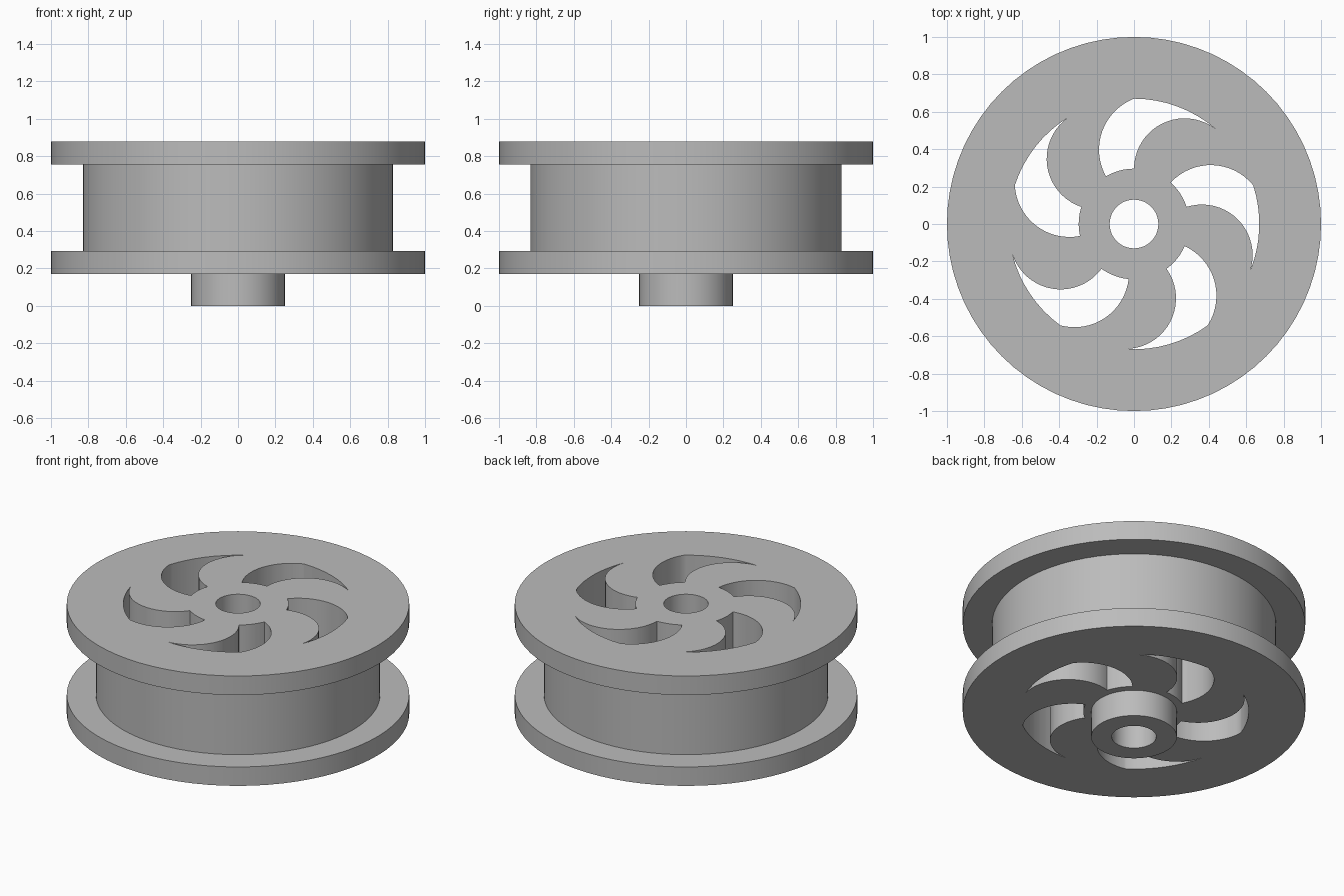
import bpy, bmesh, math
from mathutils import Matrix, Vector

cube = bpy.data.objects.get("Cube")
if cube:
    bpy.data.objects.remove(cube, do_unlink=True)

SEGMENTS = 72
SPOKES = 5

grey = bpy.data.materials.new("plain_grey")
grey.use_nodes = True
colour = (0.5, 0.5, 0.5, 1)
grey.diffuse_color = colour
grey.node_tree.nodes["Principled BSDF"].inputs["Base Color"].default_value = colour


def make_object(name, bm):
    bmesh.ops.remove_doubles(bm, verts=bm.verts, dist=1e-5)
    bmesh.ops.recalc_face_normals(bm, faces=bm.faces)
    mesh = bpy.data.meshes.new(name)
    bm.to_mesh(mesh)
    bm.free()
    mesh.materials.append(grey)
    obj = bpy.data.objects.new(name, mesh)
    bpy.context.collection.objects.link(obj)
    return obj


def arc(a, b, c, steps):
    """Points from a to c on the circle through b, leaving out c."""
    a, b, c = Vector(a), Vector(b), Vector(c)
    d = 2 * (a.x * (b.y - c.y) + b.x * (c.y - a.y) + c.x * (a.y - b.y))
    sa, sb, sc = a.dot(a), b.dot(b), c.dot(c)
    o = Vector(((sa * (b.y - c.y) + sb * (c.y - a.y) + sc * (a.y - b.y)) / d,
                (sa * (c.x - b.x) + sb * (a.x - c.x) + sc * (b.x - a.x)) / d))
    angle = lambda p: math.atan2(p.y - o.y, p.x - o.x)
    start, full = angle(a), 2 * math.pi
    mid, sweep = (angle(b) - start) % full, (angle(c) - start) % full
    if mid > sweep:
        sweep -= full
    r = (a - o).length
    return [(o.x + r * math.cos(start + sweep * i / steps),
             o.y + r * math.sin(start + sweep * i / steps)) for i in range(steps)]


# Wheel body: bore, hub, two flanges and the drum between, as one turned profile
profile = [(0.13, 0), (0.25, 0), (0.25, 0.17), (1, 0.17), (1, 0.292), (0.83, 0.292),
           (0.83, 0.755), (1, 0.755), (1, 0.878), (0.13, 0.878)]
bm = bmesh.new()
ring = [bm.verts.new((r, 0, z)) for r, z in profile]
edges = [bm.edges.new((ring[i - 1], ring[i])) for i in range(len(ring))]
bmesh.ops.spin(bm, geom=ring + edges, cent=(0, 0, 0), axis=(0, 0, 1),
               angle=2 * math.pi, steps=SEGMENTS, use_merge=True)
wheel = make_object("wheel", bm)

# Swept openings between the curved spokes
root_a, rim_a = (-0.15, 0.255), (0, 0.67)
rim_b, root_b = (0.433, 0.511), (0, 0.296)
outline = (arc(root_a, (-0.187, 0.4), rim_a, 16)
           + arc(rim_a, (0.246, 0.623), rim_b, 8)
           + arc(rim_b, (0.27, 0.565), root_b, 20)
           + arc(root_b, (-0.076, 0.286), root_a, 5))
bm = bmesh.new()
for k in range(SPOKES):
    turn = Matrix.Rotation(2 * math.pi * k / SPOKES, 4, "Z")
    face = bm.faces.new([bm.verts.new(turn @ Vector((x, y, -0.1))) for x, y in outline])
    side = bmesh.ops.extrude_face_region(bm, geom=[face])
    top = [v for v in side["geom"] if isinstance(v, bmesh.types.BMVert)]
    bmesh.ops.translate(bm, verts=top, vec=(0, 0, 1.2))
cutter = make_object("spoke_opening_cutter", bm)

cut = wheel.modifiers.new("openings", "BOOLEAN")
cut.operation = "DIFFERENCE"
cut.solver = "EXACT"
cut.object = cutter
bpy.ops.object.select_all(action="DESELECT")
wheel.select_set(True)
bpy.context.view_layer.objects.active = wheel
bpy.ops.object.modifier_apply(modifier=cut.name)
bpy.data.objects.remove(cutter, do_unlink=True)

bpy.ops.object.shade_smooth_by_angle(angle=math.radians(30))
